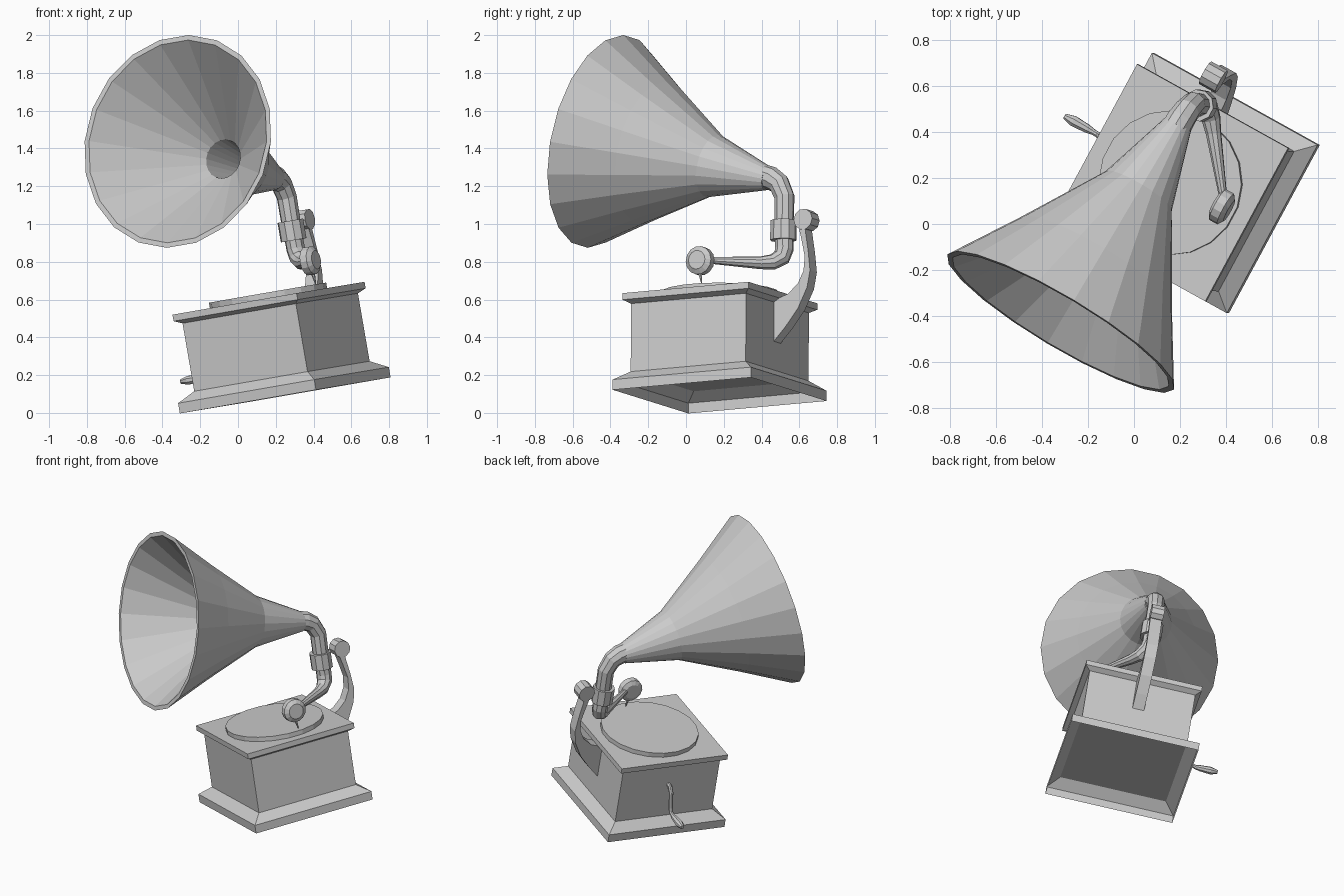
import bpy, bmesh, math
from mathutils import Vector, Matrix

if "Cube" in bpy.data.objects:
    bpy.data.objects.remove(bpy.data.objects["Cube"])

# Tilted frame of the whole model: local x right, y back, z up
U = Vector((0.864, -0.48, 0.15)).normalized()
V = Vector((0.468, 0.881, 0.078))
V = (V - U * V.dot(U)).normalized()
W = U.cross(V)
FRAME = Matrix((U, V, W)).transposed().to_4x4()
FRAME.translation = Vector((0.25, 0.178, 0.0925))


def finish(name, bm, recalc=True):
    if recalc:
        bmesh.ops.recalc_face_normals(bm, faces=bm.faces[:])
    bm.transform(FRAME)
    mesh = bpy.data.meshes.new(name)
    bm.to_mesh(mesh)
    bm.free()
    obj = bpy.data.objects.new(name, mesh)
    bpy.context.collection.objects.link(obj)
    return obj


def loft(name, rings, cap_start=True, cap_end=True, recalc=True):
    """Skin a list of equally sized point rings."""
    bm = bmesh.new()
    vs = [[bm.verts.new(p) for p in ring] for ring in rings]
    n = len(vs[0])
    for r0, r1 in zip(vs, vs[1:]):
        for i in range(n):
            j = (i + 1) % n
            bm.faces.new((r0[i], r0[j], r1[j], r1[i]))
    if cap_start:
        bm.faces.new(vs[0][::-1])
    if cap_end:
        bm.faces.new(vs[-1])
    return finish(name, bm, recalc)


def ring(center, radius, direction, sides, ref=(1, 0, 0)):
    d = Vector(direction).normalized()
    s = Vector(ref)
    s = (s - d * s.dot(d)).normalized()
    t = d.cross(s)
    return [Vector(center) + radius * (s * math.cos(a) + t * math.sin(a))
            for a in (2 * math.pi * (i + 0.5) / sides for i in range(sides))]


def tube(name, stations, sides, ref=(1, 0, 0)):
    """Tube through (x, y, z, radius) stations, mitred at bends."""
    pts = [Vector(s[:3]) for s in stations]
    rings = []
    for i, s in enumerate(stations):
        d = Vector()
        if i > 0:
            d += (pts[i] - pts[i - 1]).normalized()
        if i < len(pts) - 1:
            d += (pts[i + 1] - pts[i]).normalized()
        rings.append(ring(pts[i], s[3], d, sides, ref))
    return loft(name, rings)


def square(h, z):
    return [Vector((x * h, y * h, z)) for x, y in ((-1, -1), (1, -1), (1, 1), (-1, 1))]


def plate(name, outline, half):
    """Flat plate from a (y, z) outline, thickened along x."""
    return loft(name, [[Vector((x, y, z)) for y, z in outline] for x in (-half, half)])


# Cabinet: hollow plinth, body, lid with sloped underside
loft("plinth", [square(0.417, 0), square(0.417, 0.055), square(0.347, 0.103)],
     False, False, recalc=False)
loft("cabinet_body", [square(0.347, 0.103), square(0.347, 0.48)])
loft("lid", [square(0.347, 0.468), square(0.38, 0.487), square(0.38, 0.522)])

# Turntable
tube("turntable", [(0, 0, 0.52, 0.315), (0, 0, 0.552, 0.315)], 20)

# Horn: outer flare, rim, inner cone
axis = Vector((0, -0.962, 0.273))
mouth = Vector((0, -0.693, 1.42))
profile = [(1.02, 0.063), (0.675, 0.168), (0.305, 0.385), (0, 0.574),
           (0, 0.547), (0.48, 0.105), (0.9, 0.045)]
loft("horn", [ring(mouth - axis.normalized() * s, r, axis, 20) for s, r in profile])

# Elbow from horn down to the collar
tube("horn_elbow", [(0, 0.27, 1.153, 0.064), (0, 0.31, 1.14, 0.063), (0, 0.355, 1.108, 0.058),
                    (0, 0.388, 1.035, 0.054), (0, 0.385, 0.85, 0.052)], 10)
tube("collar", [(0, 0.382, 0.803, 0.07), (0, 0.382, 0.908, 0.07)], 10)

# Tone arm swinging to the right, sound box and needle
tube("tone_arm", [(0, 0.385, 0.85, 0.05), (0, 0.388, 0.755, 0.05), (0.012, 0.378, 0.71, 0.048),
                  (0.045, 0.342, 0.682, 0.042), (0.085, 0.29, 0.676, 0.034),
                  (0.262, 0.06, 0.682, 0.017)], 10, ref=(0.8, 0.6, 0))
tube("sound_box", [(0.236, 0.028, 0.68, 0.05), (0.25, 0.028, 0.68, 0.076),
                   (0.29, 0.028, 0.68, 0.076), (0.308, 0.028, 0.68, 0.05)], 14, ref=(0, 0, 1))
tube("needle", [(0.273, 0.03, 0.615, 0.011), (0.273, 0.04, 0.553, 0.003)], 6)

# Curved rear bracket with round knob
outer = [(0.34, 0.25), (0.417, 0.33), (0.493, 0.425), (0.547, 0.532),
         (0.564, 0.622), (0.553, 0.724), (0.53, 0.87)]
inner = [(0.495, 0.86), (0.51, 0.8), (0.532, 0.7), (0.525, 0.622), (0.49, 0.555),
         (0.43, 0.505), (0.34, 0.475)]
plate("bracket", outer + inner, 0.038)
tube("bracket_knob", [(-0.041, 0.522, 0.899, 0.056), (0.041, 0.522, 0.899, 0.056)],
     10, ref=(0, 0, 1))

# Winding crank on the left side
tube("crank_rod", [(-0.33, 0, 0.335, 0.014), (-0.37, 0, 0.33, 0.014), (-0.395, 0, 0.3, 0.014),
                   (-0.42, 0, 0.2, 0.014), (-0.435, 0, 0.175, 0.014),
                   (-0.47, 0, 0.167, 0.013)], 8, ref=(0, 1, 0))
tube("crank_handle", [(-0.455, 0, 0.167, 0.013), (-0.49, 0, 0.167, 0.02),
                      (-0.56, 0, 0.167, 0.025), (-0.605, 0, 0.167, 0.013)], 8, ref=(0, 1, 0))
